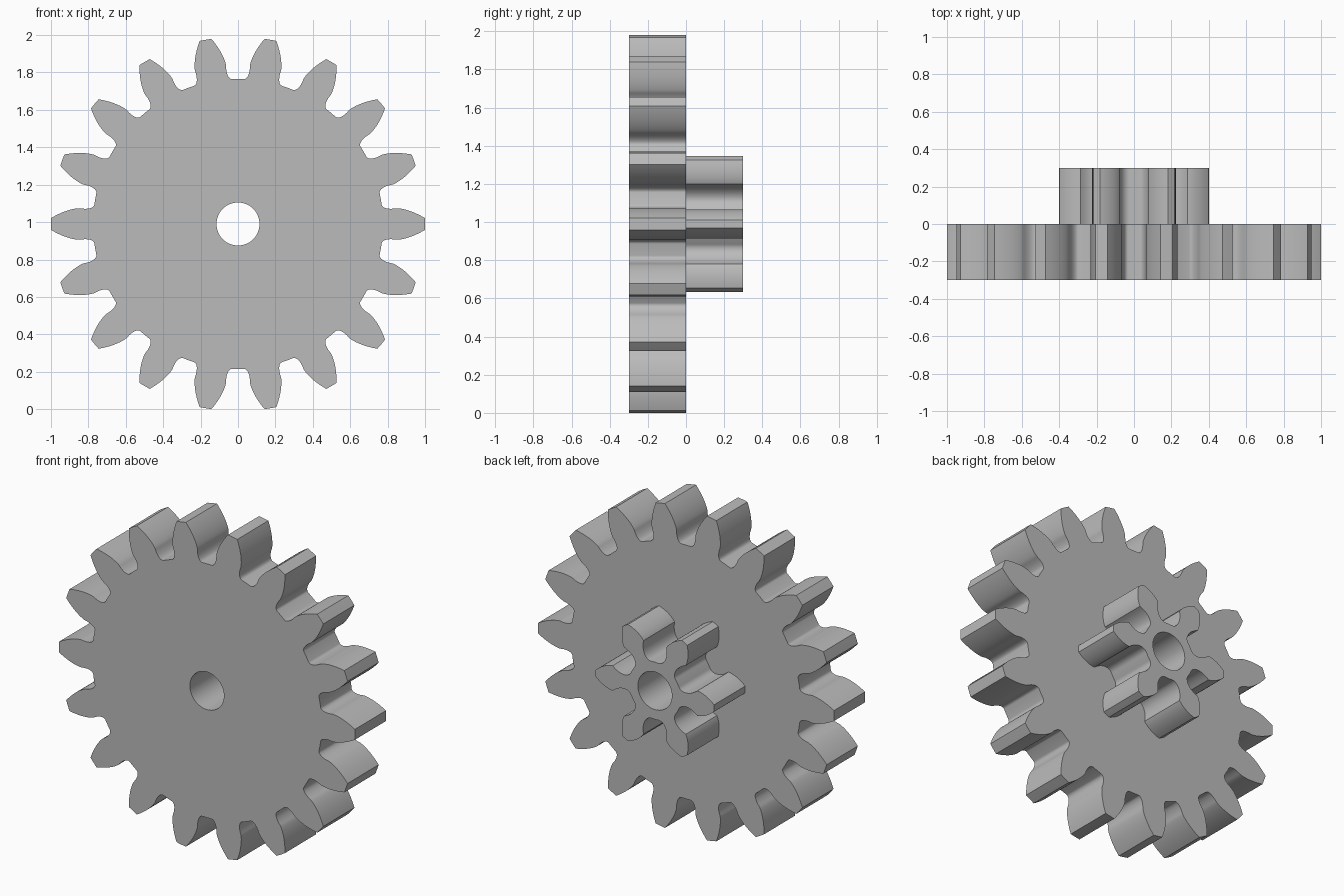
import bpy, bmesh
from math import pi, sin, cos, tan, acos, atan2, sqrt, radians

if "Cube" in bpy.data.objects:
    bpy.data.objects.remove(bpy.data.objects["Cube"], do_unlink=True)

MODULE = 0.1
PRESSURE = radians(20)
BORE = 0.115
AXIS_Z = 0.99
WIDTH = 0.3

steel = bpy.data.materials.new("plain grey")
steel.use_nodes = True
GREY = (0.5, 0.5, 0.5, 1)
steel.diffuse_color = GREY
steel.node_tree.nodes["Principled BSDF"].inputs["Base Color"].default_value = GREY


def half_angle(r, teeth):
    """Half the angular tooth thickness at radius r: involute flank, undercut foot."""
    pitch = teeth * MODULE / 2
    base = pitch * cos(PRESSURE)
    root = pitch - 1.25 * MODULE
    corner = 0.036
    y = sqrt(max(r * r - root * root, 0))
    foot = pi / teeth - atan2(y, root) + (y - corner) / pitch
    if r <= base:
        return foot
    a = acos(base / r)
    flank = pi / teeth / 2 + tan(PRESSURE) - PRESSURE - tan(a) + a - 0.002 / pitch
    return min(foot, flank)


def gear_outline(teeth, steps=28):
    root = (teeth - 2.5) * MODULE / 2
    tip = (teeth + 2) * MODULE / 2
    radii = [root + (tip - root) * (i / steps) ** 1.6 for i in range(steps + 1)]
    side = [(r, half_angle(r, teeth)) for r in radii]
    tooth = [(r, -a) for r, a in side] + [(tip, 0)] + [(r, a) for r, a in reversed(side)]
    tooth.append((root, pi / teeth))
    return [(r * cos(a + k * 2 * pi / teeth), r * sin(a + k * 2 * pi / teeth))
            for k in range(teeth) for r, a in tooth]


def make_gear(name, teeth, y):
    # Toothed outline and round bore, filled and extruded
    curve = bpy.data.curves.new(name, "CURVE")
    curve.dimensions = "2D"
    curve.fill_mode = "BOTH"
    curve.extrude = WIDTH / 2
    bore = [(BORE * cos(2 * pi * i / 64), BORE * sin(2 * pi * i / 64)) for i in range(64)]
    for loop in (gear_outline(teeth), bore):
        spline = curve.splines.new("POLY")
        spline.points.add(len(loop) - 1)
        for point, (px, py) in zip(spline.points, loop):
            point.co = (px, py, 0, 1)
        spline.use_cyclic_u = True
    helper = bpy.data.objects.new(name + "_outline", curve)
    bpy.context.collection.objects.link(helper)
    bpy.context.view_layer.update()
    graph = bpy.context.evaluated_depsgraph_get()
    mesh = bpy.data.meshes.new_from_object(helper.evaluated_get(graph))
    bpy.data.objects.remove(helper, do_unlink=True)

    bm = bmesh.new()
    bm.from_mesh(mesh)
    bmesh.ops.remove_doubles(bm, verts=bm.verts, dist=0.00005)
    bmesh.ops.recalc_face_normals(bm, faces=bm.faces)
    bm.to_mesh(mesh)
    bm.free()

    mesh.materials.clear()
    mesh.materials.append(steel)
    gear = bpy.data.objects.new(name, mesh)
    bpy.context.collection.objects.link(gear)
    gear.rotation_euler.x = pi / 2
    gear.location = (0, y, AXIS_Z)
    bpy.ops.object.select_all(action="DESELECT")
    gear.select_set(True)
    bpy.context.view_layer.objects.active = gear
    bpy.ops.object.shade_smooth_by_angle(angle=radians(30))


# Large wheel in front, small pinion behind it on the same bore
make_gear("large_gear", 18, -WIDTH / 2)
make_gear("small_pinion", 6, WIDTH / 2)
